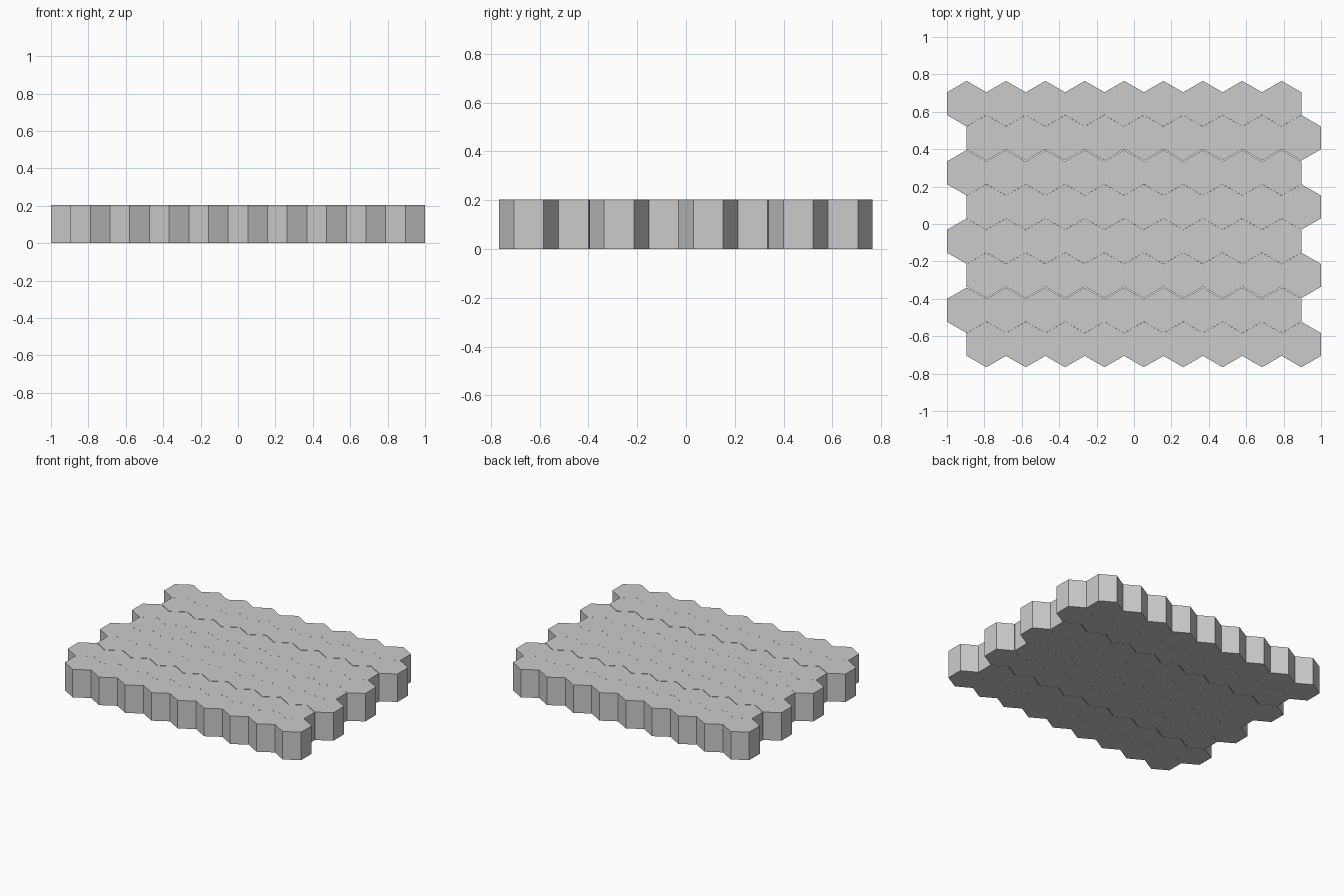
import bpy, math

if "Cube" in bpy.data.objects:
    bpy.data.objects.remove(bpy.data.objects["Cube"])

COLS, ROWS = 9, 8
PITCH = 2 / (COLS + 0.5)      # hexagon width across flats
R = PITCH / math.sqrt(3)      # hexagon corner radius
H = 0.203

# one shared hexagonal prism, points facing +y and -y
ring = [(R * math.sin(i * math.pi / 3), R * math.cos(i * math.pi / 3)) for i in range(6)]
verts = [(x, y, z) for z in (0, H) for x, y in ring]
faces = [tuple(range(6)), tuple(range(11, 5, -1))]
faces += [(i, i + 6, (i + 1) % 6 + 6, (i + 1) % 6) for i in range(6)]
mesh = bpy.data.meshes.new("hex_tile")
mesh.from_pydata(verts, [], faces)
mesh.update()

# staggered rows from back to front, with wider seams after rows 2 and 6
y = 0.765 - R
for row in range(ROWS):
    x0 = -1 + PITCH / 2 + (row % 2) * PITCH / 2
    for col in range(COLS):
        tile = bpy.data.objects.new(f"hex_tile_{row + 1}_{col + 1}", mesh)
        tile.location = (x0 + col * PITCH, y, 0)
        bpy.context.collection.objects.link(tile)
    y -= 1.5 * R + (0.0042 if row in (1, 5) else 0.0006)
